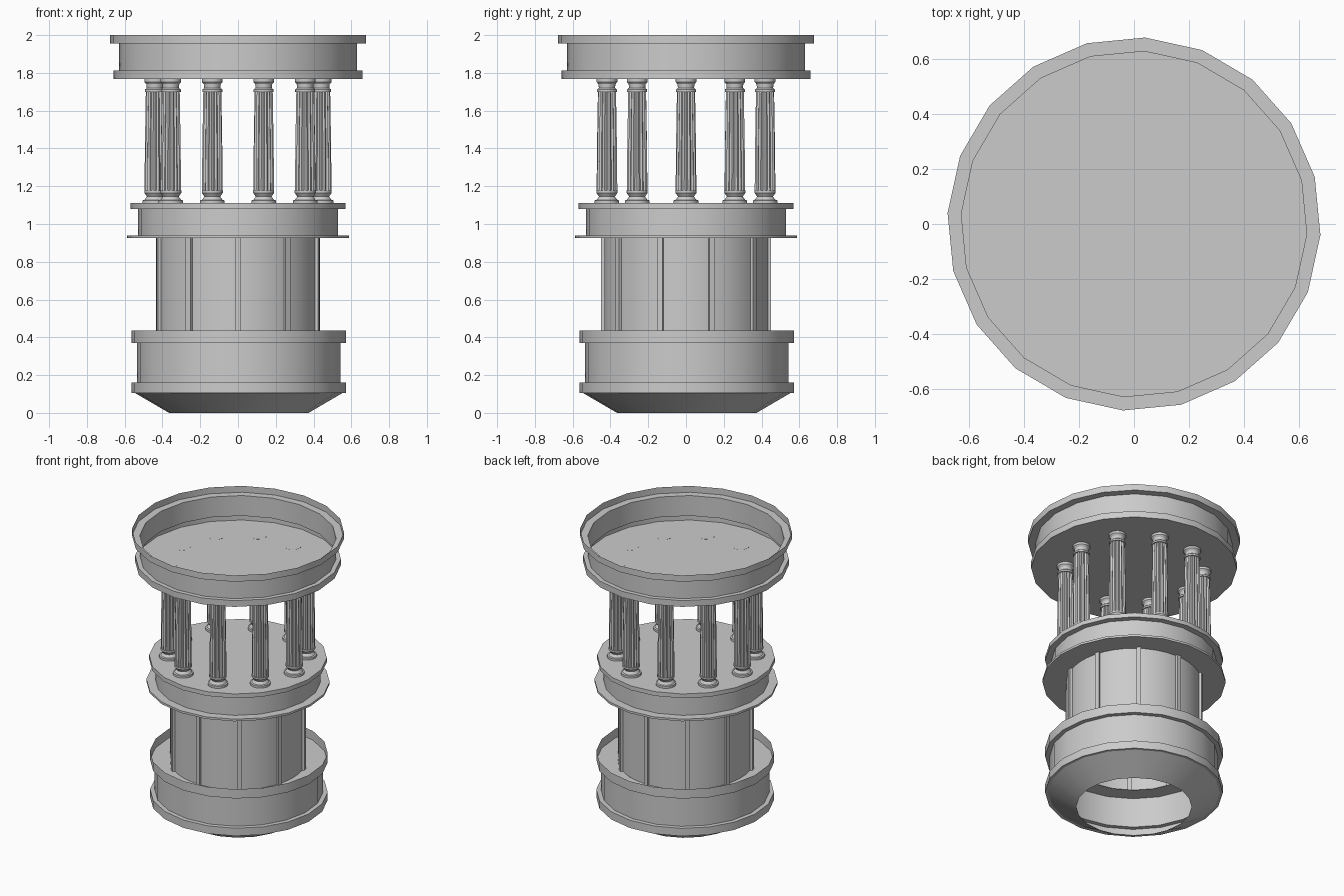
import bpy, bmesh
from math import cos, sin, pi, radians

if "Cube" in bpy.data.objects:
    bpy.data.objects.remove(bpy.data.objects["Cube"])


def finish(name, bm, angle=30):
    me = bpy.data.meshes.new(name)
    bmesh.ops.remove_doubles(bm, verts=bm.verts, dist=1e-5)
    bm.normal_update()
    bm.to_mesh(me)
    bm.free()
    ob = bpy.data.objects.new(name, me)
    bpy.context.collection.objects.link(ob)
    bpy.ops.object.select_all(action='DESELECT')
    ob.select_set(True)
    bpy.context.view_layer.objects.active = ob
    bpy.ops.object.shade_smooth_by_angle(angle=radians(angle))
    return ob


def lathe(name, profile, sides=20, phase=-3.4, centre=(0, 0)):
    """Revolve (radius, z) points, listed bottom to top; radius 0 closes a disc."""
    bm = bmesh.new()
    rings = []
    for r, z in profile:
        rings.append([bm.verts.new((centre[0] + r * cos(radians(phase) + 2 * pi * i / sides),
                                    centre[1] + r * sin(radians(phase) + 2 * pi * i / sides), z))
                      for i in range(sides)])
    for (a, b), (p, q) in zip(zip(rings, rings[1:]), zip(profile, profile[1:])):
        if p[0] == 0 or q[0] == 0:
            bm.faces.new(b if p[0] == 0 else a)
            continue
        for i in range(sides):
            j = (i + 1) % sides
            bm.faces.new((a[i], a[j], b[j], b[i]))
    loose = [v for v in bm.verts if not v.link_faces]
    bmesh.ops.delete(bm, geom=loose, context='VERTS')
    return finish(name, bm)


# Base: hollow, tapered foot, drum between two bands, shelf under the upper band
lathe("base_drum", [(0.37, 0), (0.55, 0.105), (0.57, 0.105), (0.57, 0.16), (0.54, 0.16),
                    (0.54, 0.37), (0.57, 0.37), (0.57, 0.435)], centre=(0.004, 0.004))
lathe("base_shelf", [(0.43, 0.37), (0.54, 0.37)], centre=(0.004, 0.004))

# Lower cylinder with ten vertical ribs
lathe("lower_wall", [(0.434, 0.37), (0.434, 0.93)], sides=40)
bm = bmesh.new()
for k in range(10):
    a = radians(-90 + 36 * k)
    box = bmesh.ops.create_cube(bm, size=1)["verts"]
    for v in box:
        r, t = 0.435 + v.co.x * 0.03, v.co.y * 0.03
        v.co = (r * cos(a) - t * sin(a), r * sin(a) + t * cos(a), 0.65 + v.co.z * 0.56)
finish("wall_ribs", bm)

# Middle platform carrying the columns
lathe("platform", [(0.43, 0.925), (0.588, 0.925), (0.588, 0.94), (0.53, 0.94), (0.53, 1.08),
                   (0.57, 1.08), (0.57, 1.11), (0, 1.11)])

# Top basin: open tray with two bands
lathe("top_basin", [(0, 1.768), (0.66, 1.768), (0.66, 1.812), (0.63, 1.812), (0.63, 1.955),
                    (0.68, 1.955), (0.68, 2.0)])

# Ten fluted columns; third value is the flute depth
column = [(0.065, 1.108, 0), (0.065, 1.125, 0), (0.055, 1.128, 0), (0.042, 1.145, 0),
          (0.056, 1.165, 0), (0.056, 1.178, 0), (0.055, 1.178, 0.007), (0.053, 1.4, 0.007),
          (0.048, 1.70, 0.007), (0.053, 1.70, 0), (0.053, 1.712, 0), (0.043, 1.72, 0),
          (0.045, 1.74, 0), (0.055, 1.752, 0), (0.055, 1.7685, 0)]
N = 32
for k in range(10):
    a = 2 * pi * k / 10
    bm = bmesh.new()
    rings = []
    for r, z, d in column:
        ring = []
        for i in range(N):
            t = a + 2 * pi * i / N
            rr = r - (d if i % 2 else 0)
            ring.append(bm.verts.new((0.44 * cos(a) + rr * cos(t),
                                      0.44 * sin(a) + rr * sin(t), z)))
        rings.append(ring)
    for lo, hi in zip(rings, rings[1:]):
        for i in range(N):
            j = (i + 1) % N
            bm.faces.new((lo[i], lo[j], hi[j], hi[i]))
    bm.faces.new(rings[-1])
    finish(f"column_{k + 1}", bm)
